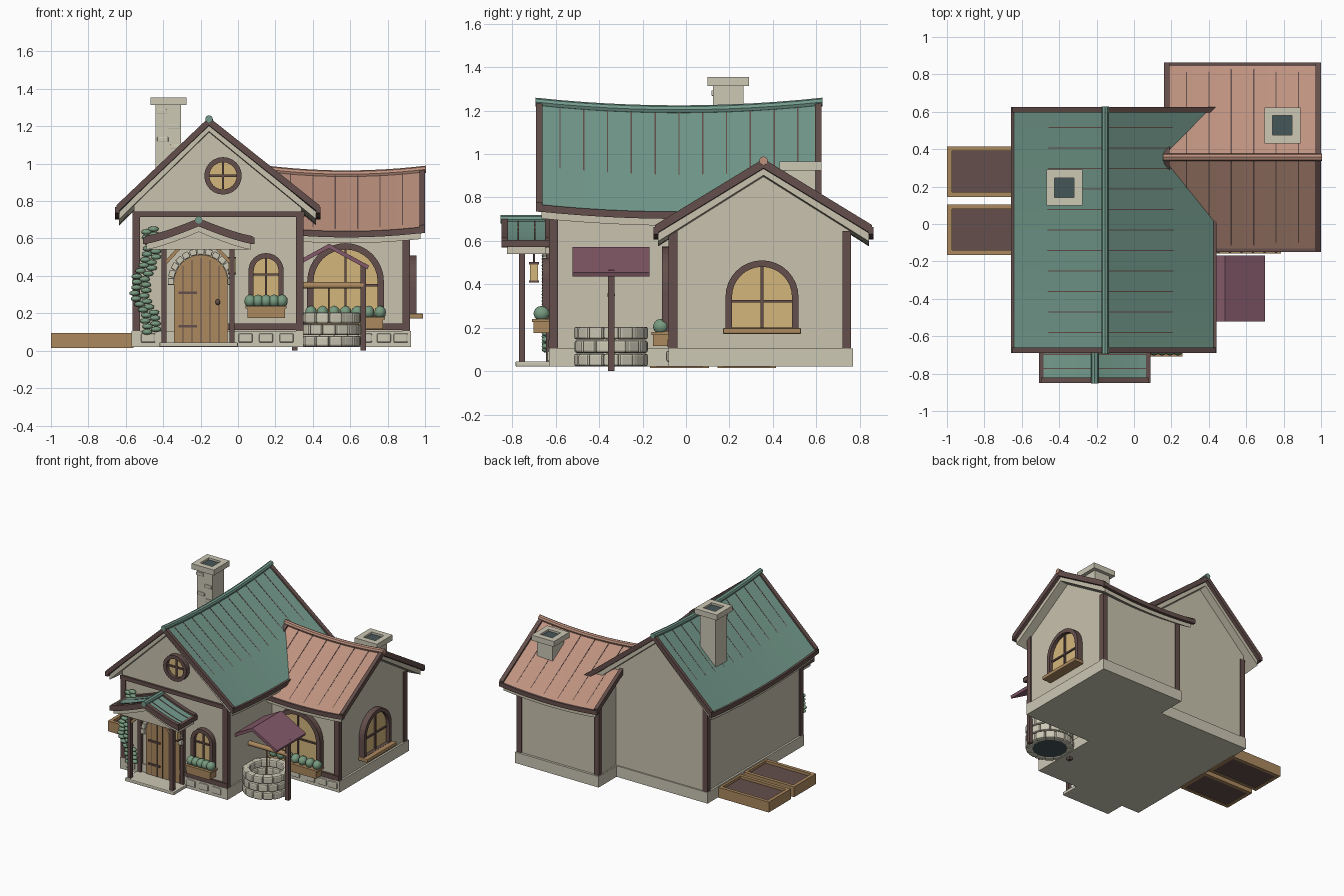
import bpy, bmesh, math, random
from mathutils import Matrix, Vector

random.seed(4)
if "Cube" in bpy.data.objects:
    bpy.data.objects.remove(bpy.data.objects["Cube"])


def paint(name, *rgb):
    linear = [((c / 255 + 0.055) / 1.055) ** 2.4 for c in rgb] + [1]
    mat = bpy.data.materials.new(name)
    mat.use_nodes = True
    mat.diffuse_color = linear
    mat.node_tree.nodes["Principled BSDF"].inputs["Base Color"].default_value = linear
    return mat


plaster = paint("plaster", 200, 194, 173)
stone = paint("stone", 204, 200, 181)
teal = paint("teal tiles", 116, 155, 141)
clay = paint("clay tiles", 190, 146, 127)
timber = paint("dark timber", 100, 79, 75)
plum = paint("plum boards", 132, 90, 106)
wood = paint("warm wood", 172, 137, 95)
amber = paint("amber glass", 212, 182, 124)
leaf = paint("leaf green", 120, 155, 128)
slate = paint("slate", 70, 86, 87)


def finish(name, bm, mat, smooth=False):
    bmesh.ops.recalc_face_normals(bm, faces=bm.faces)
    data = bpy.data.meshes.new(name)
    bm.to_mesh(data)
    bm.free()
    data.materials.append(mat)
    for face in data.polygons:
        face.use_smooth = smooth
    obj = bpy.data.objects.new(name, data)
    bpy.context.collection.objects.link(obj)
    return obj


def box(name, mat, centre, size, turn=None, bevel=0, base=Matrix()):
    bm = bmesh.new()
    bmesh.ops.create_cube(bm, size=1)
    bm.transform(Matrix.Diagonal((*size, 1)))
    if bevel:
        bmesh.ops.bevel(bm, geom=bm.edges[:], offset=bevel, segments=2, affect='EDGES', profile=0.5)
    bm.transform(base @ Matrix.Translation(centre) @ (turn or Matrix()))
    return finish(name, bm, mat)


def span(name, mat, x, y, z, bevel=0):
    lows, highs = zip(x, y, z)
    box(name, mat, [(a + b) / 2 for a, b in zip(lows, highs)], [b - a for a, b in zip(lows, highs)], bevel=bevel)


def ball(name, mat, centre, size):
    bm = bmesh.new()
    bmesh.ops.create_icosphere(bm, subdivisions=2, radius=1)
    bm.transform(Matrix.Translation(centre) @ Matrix.Diagonal((*size, 1)))
    finish(name, bm, mat, True)


def rod(name, mat, centre, radius, depth, turn=Matrix(), sides=12, base=Matrix()):
    bm = bmesh.new()
    bmesh.ops.create_cone(bm, cap_ends=True, segments=sides, radius1=radius, radius2=radius, depth=depth)
    bm.transform(base @ Matrix.Translation(centre) @ turn)
    finish(name, bm, mat)


def loft(name, mat, rings, hollow=False):
    """Skin a list of matching closed rings; hollow joins the last ring to the first."""
    bm = bmesh.new()
    rows = [[bm.verts.new(p) for p in ring] for ring in rings]
    count = len(rows[0])
    pairs = list(zip(rows, rows[1:])) + ([(rows[-1], rows[0])] if hollow else [])
    for a, b in pairs:
        for i in range(count):
            j = (i + 1) % count
            bm.faces.new((a[i], a[j], b[j], b[i]))
    if not hollow:
        bm.faces.new(rows[0])
        bm.faces.new(rows[-1])
    finish(name, bm, mat)


# Gabled, sagging roofs with walls beneath
def roof(label, mat, along, c, v0, v1, halves, ridge, eave, sag=0, curve=1, seams=0, walls=None):
    mid, reach = (v0 + v1) / 2, (v1 - v0) / 2

    def height(u):
        return eave + (ridge - eave) * (1 - abs(u) / halves[u > 0]) ** curve

    def sweep(part, colour, profile, a, b, steps=12, dip=sag):
        rings = []
        for k in range(steps + 1):
            v = a + (b - a) * k / steps
            drop = dip * (1 - ((v - mid) / reach) ** 2)
            rings.append([(c + u, v, z - drop) if along == 'y' else (v, c + u, z - drop) for u, z in profile])
        loft(label + "_" + part, colour, rings)

    us = [-halves[0] * (1 - k / 6) for k in range(6)] + [halves[1] * k / 6 for k in range(7)]

    def chevron(scale, top, bottom):
        return [(u * scale, height(u) + top) for u in us] + [(u * scale, height(u) + bottom) for u in reversed(us)]

    sweep("tiles", mat, chevron(1, 0, -0.025), v0 + 0.01, v1 - 0.01)
    sweep("soffit", plaster, chevron(0.98, -0.02, -0.06), v0 + 0.025, v1 - 0.025)
    for tag, v in (("first", v0), ("second", v1 - 0.03)):
        sweep("barge_" + tag, timber, chevron(1.01, 0.013, -0.03), v, v + 0.03, 1)
    for side, u in (("low", -halves[0]), ("high", halves[1])):
        z = eave + 0.004
        sweep("eave_" + side, timber, [(u - 0.012, z), (u + 0.012, z), (u + 0.012, z - 0.033), (u - 0.012, z - 0.033)], v0, v1)
    tube = [(0.02 * math.cos(k * math.pi / 4), ridge + 0.004 + 0.02 * math.sin(k * math.pi / 4)) for k in range(8)]
    sweep("ridge_cap", mat, tube, v0 - 0.004, v1 + 0.004)
    for k in range(seams):
        v = v0 + (v1 - v0) * (k + 1) / (seams + 1)
        sweep("seam", timber, chevron(0.99, 0.003, -0.01), v - 0.003, v + 0.003, 1)
    if walls:
        left, right, front, back, floor, gap = walls
        body = [(left, floor), (left, height(left) - gap), (0, ridge - gap), (right, height(right) - gap), (right, floor)]
        sweep("walls", plaster, body, front, back, 1, 0)


roof("main", teal, 'y', -0.155, -0.69, 0.625, (0.49, 0.585), 1.235, 0.765, 0.035, seams=11,
     walls=(-0.4, 0.495, -0.62, 0.54, 0.1, 0.05))
roof("wing", clay, 'x', 0.357, 0.16, 1.0, (0.495, 0.495), 0.965, 0.66, 0.025, seams=6,
     walls=(-0.425, 0.395, 0.22, 0.91, 0.1, 0.045))
roof("porch", teal, 'y', -0.21, -0.85, -0.62, (0.285, 0.285), 0.695, 0.6, 0, 1.25, 2,
     walls=(-0.265, 0.265, -0.81, -0.62, 0.54, 0.02))

# Foundations, corner posts and beams
span("main_foundation", stone, (-0.57, 0.35), (-0.63, 0.55), (0.02, 0.105))
span("wing_foundation", stone, (0.21, 0.925), (-0.08, 0.77), (0.02, 0.105))
for xs, ys, top in (((-0.545, 0.33), (-0.61, 0.525), 0.74), ((0.235, 0.9), (-0.06, 0.74), 0.645)):
    for x in xs:
        for y in ys:
            span("corner_post", timber, (x - 0.02, x + 0.02), (y - 0.02, y + 0.02), (0.1, top))
span("front_beam", timber, (-0.565, 0.35), (-0.635, -0.6), (0.715, 0.745))
span("side_beam", timber, (0.33, 0.355), (-0.63, 0.1), (0.715, 0.745))
span("front_sill_beam", timber, (-0.09, 0.35), (-0.635, -0.6), (0.11, 0.145))
span("wing_sill_beam", timber, (0.34, 0.92), (-0.085, -0.05), (0.11, 0.145))
for y, xs in ((-0.63, (-0.48, 0.04, 0.15, 0.26)), (-0.08, (0.4, 0.55, 0.68, 0.78, 0.87))):
    for x in xs:
        box("foundation_stone", stone, (x, y, 0.068), (0.075, 0.022, 0.05), bevel=0.008)

# Chimneys
for x, y, low, top in ((-0.372, 0.195, 0.8, 1.355), (0.793, 0.527, 0.7, 0.965)):
    span("chimney_stack", stone, (x - 0.068, x + 0.068), (y - 0.07, y + 0.07), (low, top - 0.03))
    loft("chimney_cap", stone, [[(x + a * r, y + b * r, z) for a, b in ((-1, -1), (1, -1), (1, 1), (-1, 1))]
         for r, z in ((0.096, top - 0.042), (0.096, top), (0.052, top), (0.052, top - 0.042))], True)
    span("chimney_flue", slate, (x - 0.053, x + 0.053), (y - 0.053, y + 0.053), (top - 0.04, top - 0.015))
for dx, z in ((-0.04, 1.28), (0.03, 1.2), (-0.03, 1.13), (0.04, 1.09)):
    box("chimney_brick", stone, (dx - 0.372, 0.124, z), (0.06, 0.015, 0.025), bevel=0.004)


# Windows and door
def arch(w, low, spring, n=16):
    return [(-w, low)] + [(-w * math.cos(math.pi * k / n), spring + w * math.sin(math.pi * k / n))
                          for k in range(n + 1)] + [(w, low)]


def circle(r, z, n=24):
    return [(r * math.cos(2 * math.pi * k / n), z + r * math.sin(2 * math.pi * k / n)) for k in range(n)]


def ring(outline, y, base):
    return [base @ Vector((x, y, z)) for x, z in outline]


def window(name, base, outer, inner, low, high, cross, wide):
    loft(name + "_glass", amber, [ring(inner, y, base) for y in (0.01, -0.012)])
    loft(name + "_frame", timber, [ring(o, y, base) for o, y in
         ((outer, 0.01), (outer, -0.04), (inner, -0.04), (inner, 0.01))], True)
    box(name + "_upright", timber, (0, -0.014, (low + high) / 2), (0.012, 0.016, high - low), base=base)
    box(name + "_crossbar", timber, (0, -0.014, cross), (wide * 2, 0.016, 0.012), base=base)


main_front = Matrix.Translation((0.15, -0.62, 0))
wing_front = Matrix.Translation((0.575, -0.07, 0))
wing_side = Matrix.Translation((0.915, 0.35, 0)) @ Matrix.Rotation(math.pi / 2, 4, 'Z')
attic = Matrix.Translation((-0.08, -0.62, 0))
for name, base, w, low, spring, rim in (("front_window", main_front, 0.094, 0.24, 0.428, 0.028),
                                        ("wing_window", wing_front, 0.205, 0.17, 0.37, 0.034),
                                        ("side_window", wing_side, 0.168, 0.18, 0.342, 0.03)):
    window(name, base, arch(w, low, spring), arch(w - rim, low + 0.02, spring),
           low, spring + w - rim, spring - 0.02, w - rim)
window("round_window", attic, circle(0.1, 0.935), circle(0.073, 0.935), 0.865, 1.005, 0.935, 0.073)
box("side_window_sill", wood, (0, -0.035, 0.185), (0.36, 0.08, 0.028), bevel=0.006, base=wing_side)

for name, base, half, z, count in (("front_planter", main_front, 0.1, 0.205, 5), ("wing_planter", wing_front, 0.2, 0.145, 7)):
    box(name, wood, (0, -0.045, z), (half * 2, 0.075, 0.06), base=base)
    box(name + "_rim", wood, (0, -0.045, z + 0.028), (half * 2 + 0.02, 0.088, 0.014), base=base)
    for k in range(count):
        x = (half - 0.015) * (2 * k / (count - 1) - 1)
        ball(name + "_bush", leaf, base @ Vector((x, -0.045, z + 0.06)), (0.032, 0.038, 0.036))

door = Matrix.Translation((-0.198, -0.62, 0))
loft("front_door", wood, [ring(arch(0.143, 0.04, 0.37), y, door) for y in (0.01, -0.02)])
for k in range(-2, 3):
    top = 0.36 + math.sqrt(0.135 ** 2 - (k * 0.048) ** 2)
    box("door_groove", timber, (k * 0.048, -0.02, (top + 0.04) / 2), (0.004, 0.004, top - 0.04), base=door)
for z in (0.13, 0.31):
    box("door_hinge", timber, (-0.07, -0.023, z), (0.1, 0.01, 0.014), base=door)
ball("door_knob", timber, door @ Vector((0.09, -0.03, 0.26)), (0.013, 0.013, 0.016))
for k in range(13):
    a = math.pi * k / 12
    spot = (0.16 * math.cos(a), -0.015, 0.37 + 0.16 * math.sin(a))
    box("door_arch_stone", stone, spot, (0.034, 0.05, 0.038), Matrix.Rotation(-a, 4, 'Y'), 0.006, door)

# Porch
span("porch_step", stone, (-0.42, 0), (-0.785, -0.62), (0.02, 0.045), 0.006)
for x, lean in ((-0.395, 1), (-0.032, -1)):
    span("porch_post", timber, (x - 0.014, x + 0.014), (-0.77, -0.742), (0.04, 0.56))
    span("porch_wall_post", timber, (x - 0.014, x + 0.014), (-0.645, -0.61), (0.04, 0.56))
    box("porch_brace", wood, (x + lean * 0.04, -0.755, 0.505), (0.018, 0.018, 0.12), Matrix.Rotation(lean * 0.75, 4, 'Y'))
box("lantern", amber, (-0.032, -0.7, 0.455), (0.035, 0.035, 0.075))
for z in (0.413, 0.497):
    box("lantern_cap", timber, (-0.032, -0.7, z), (0.045, 0.045, 0.01))
rod("lantern_hook", timber, (-0.032, -0.7, 0.52), 0.004, 0.05)

# Climbing ivy
for k in range(38):
    z = 0.1 + 0.55 * k / 37
    x = -0.49 + 0.035 * math.sin(z * 14) + (k % 2 - 0.5) * 0.05 + random.uniform(-0.01, 0.01)
    ball("ivy_leaf", leaf, (x, -0.645, z), (0.029, 0.02, 0.015))

# Garden beds
for y in (0.28, -0.03):
    span("bed_soil", timber, (-0.98, -0.56), (y - 0.115, y + 0.115), (0.018, 0.075))
    for side in (-1, 1):
        box("bed_long_board", wood, (-0.78, y + side * 0.122, 0.055), (0.44, 0.026, 0.08))
        box("bed_end_board", wood, (-0.78 + side * 0.207, y, 0.055), (0.026, 0.27, 0.08))

# Well
cx, cy, count = 0.487, -0.345, 14
for row in range(3):
    for k in range(count):
        a = 2 * math.pi * (k + row / 2) / count
        box("well_stone", stone, (cx + 0.143 * math.cos(a), cy + 0.143 * math.sin(a), 0.051 + row * 0.062),
            (0.052, 0.07, 0.058), Matrix.Rotation(a, 4, 'Z'), 0.011)
rod("well_water", slate, (cx, cy, 0.045), 0.125, 0.04, sides=24)
for x in (cx - 0.183, cx + 0.183):
    span("well_post", timber, (x - 0.014, x + 0.014), (cy - 0.015, cy + 0.015), (0, 0.465))
rod("well_axle", wood, (cx, cy, 0.35), 0.018, 0.37, Matrix.Rotation(math.pi / 2, 4, 'Y'))
rod("well_rope", wood, (cx, cy, 0.25), 0.005, 0.2)
slope = [(-0.213, 0.455), (0, 0.572), (0.213, 0.455), (0.205, 0.435), (0, 0.547), (-0.205, 0.435)]
loft("well_roof", plum, [[(cx + x, y, z) for x, z in slope] for y in (cy - 0.177, cy + 0.177)])
